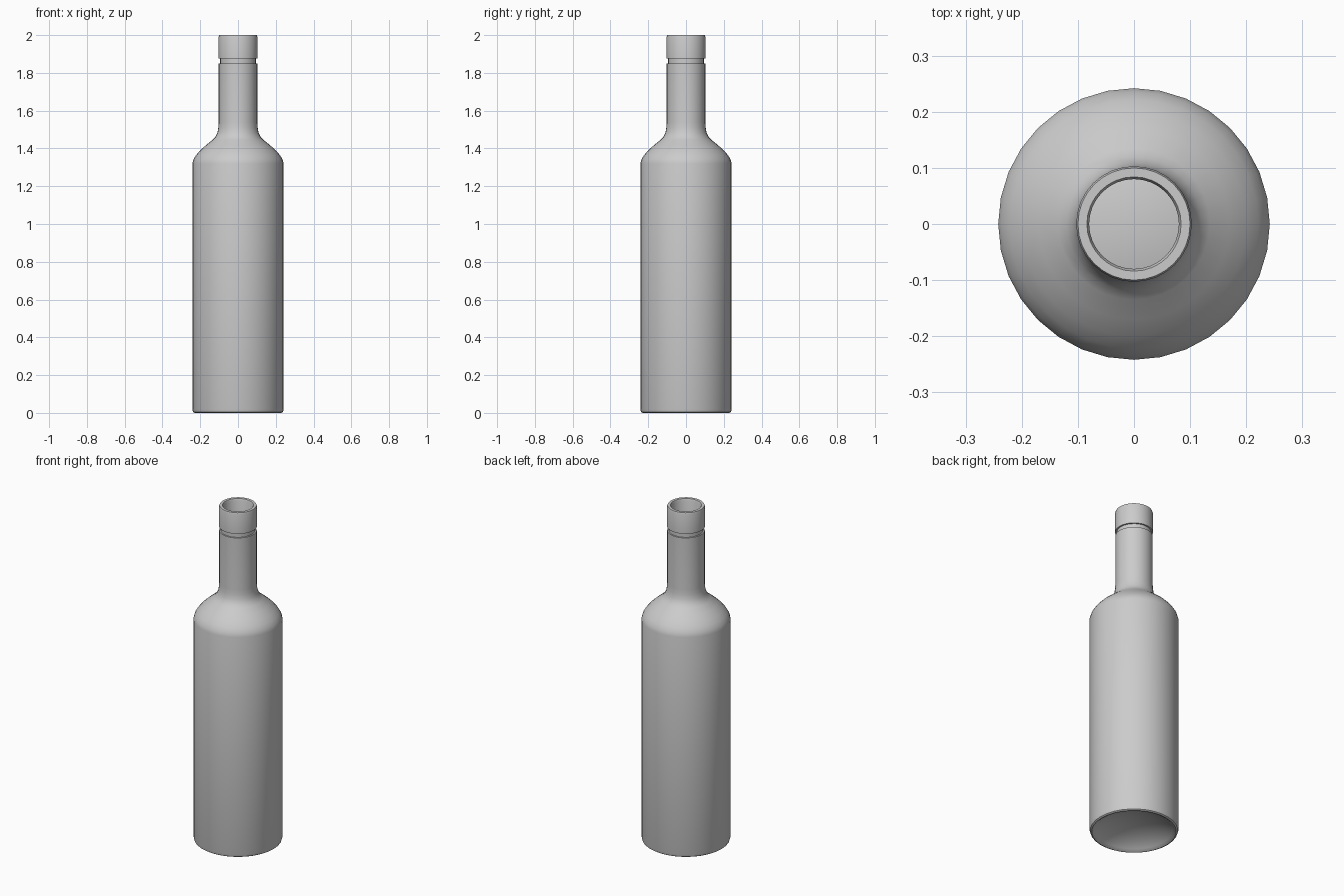
import bpy, bmesh, math

if "Cube" in bpy.data.objects:
    bpy.data.objects.remove(bpy.data.objects["Cube"])

SIDES = 32


def lathe(name, profile):
    """Revolve an (r, z) profile around z; points with r = 0 become poles."""
    bm = bmesh.new()
    rings = []
    for r, z in profile:
        if r == 0:
            rings.append([bm.verts.new((0, 0, z))])
        else:
            rings.append([bm.verts.new((r * math.cos(2 * math.pi * i / SIDES),
                                        r * math.sin(2 * math.pi * i / SIDES), z))
                          for i in range(SIDES)])
    for a, b in zip(rings, rings[1:]):
        for i in range(SIDES):
            j = (i + 1) % SIDES
            if len(a) == 1:
                bm.faces.new((a[0], b[j], b[i]))
            elif len(b) == 1:
                bm.faces.new((a[i], a[j], b[0]))
            else:
                bm.faces.new((a[i], a[j], b[j], b[i]))
    bmesh.ops.recalc_face_normals(bm, faces=bm.faces)
    mesh = bpy.data.meshes.new(name)
    bm.to_mesh(mesh)
    bm.free()
    obj = bpy.data.objects.new(name, mesh)
    bpy.context.collection.objects.link(obj)
    bpy.ops.object.select_all(action='DESELECT')
    obj.select_set(True)
    bpy.context.view_layer.objects.active = obj
    bpy.ops.object.shade_smooth_by_angle(angle=math.radians(40))
    return obj


# Underside with a domed punt
punt = [(0, 0.07), (0.06, 0.066), (0.12, 0.053), (0.17, 0.035), (0.21, 0.012), (0.222, 0.002)]

# Body, shoulder, neck, groove and lip
outside = [(0.23, 0), (0.238, 0.005), (0.242, 0.02), (0.242, 1.32), (0.236, 1.342),
           (0.222, 1.365), (0.2, 1.39), (0.17, 1.417), (0.135, 1.445), (0.12, 1.46),
           (0.109, 1.483), (0.104, 1.51), (0.102, 1.54), (0.102, 1.85), (0.094, 1.85),
           (0.094, 1.875), (0.103, 1.875), (0.103, 1.99), (0.1, 2.0)]

# Hollow inside, from the mouth down to the floor
inside = [(0.084, 2.0), (0.08, 1.99), (0.08, 1.52), (0.09, 1.475), (0.115, 1.435),
          (0.155, 1.405), (0.185, 1.38), (0.208, 1.35), (0.22, 1.315), (0.22, 0.045),
          (0.21, 0.035), (0.17, 0.055), (0.12, 0.073), (0.06, 0.086), (0, 0.09)]

lathe("bottle", punt + outside + inside)
